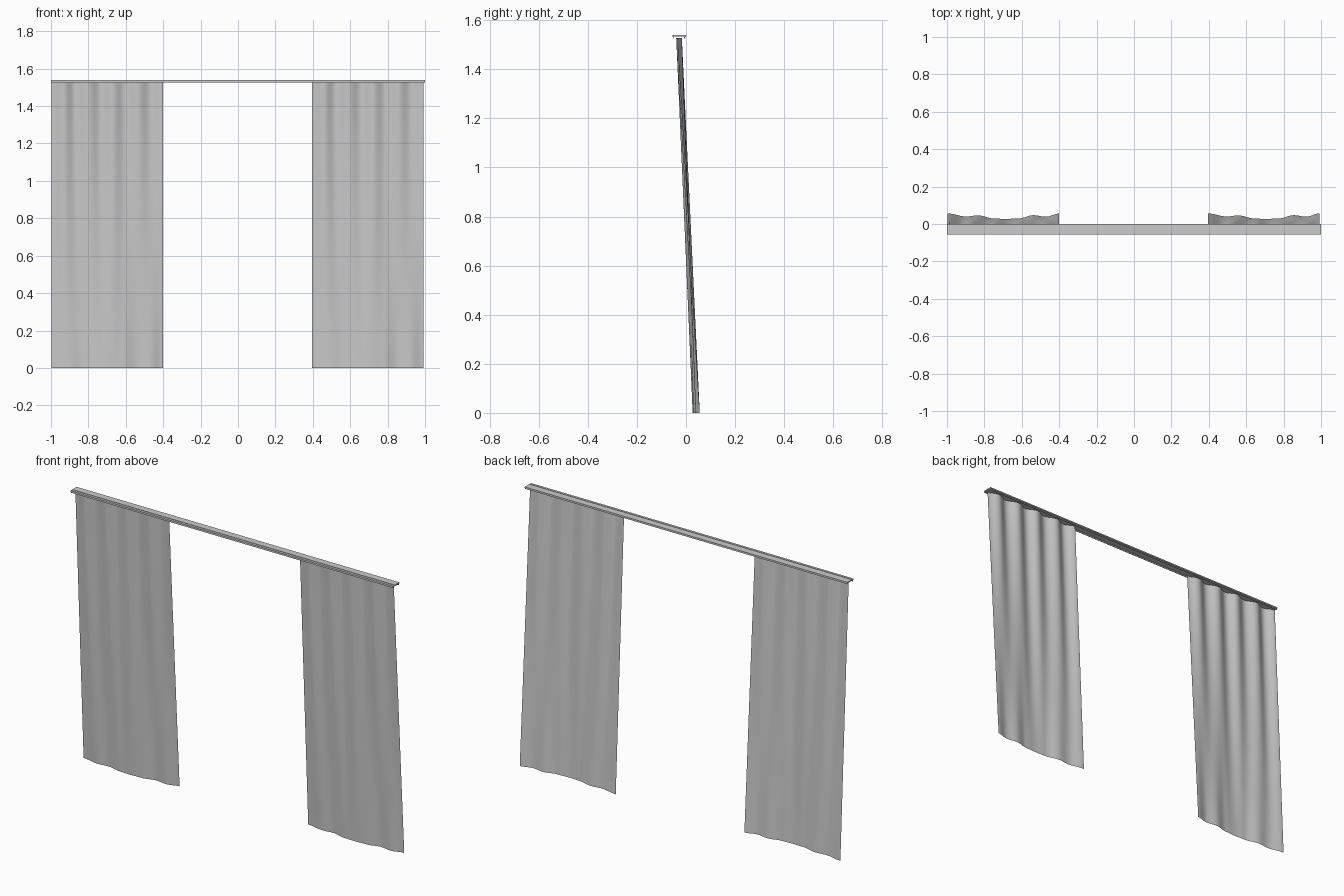
import bpy, bmesh, math

if "Cube" in bpy.data.objects:
    bpy.data.objects.remove(bpy.data.objects["Cube"])


def make_object(name, bm, smooth=False):
    bmesh.ops.recalc_face_normals(bm, faces=bm.faces)
    mesh = bpy.data.meshes.new(name)
    bm.to_mesh(mesh)
    bm.free()
    obj = bpy.data.objects.new(name, mesh)
    bpy.context.collection.objects.link(obj)
    for p in mesh.polygons:
        p.use_smooth = smooth
    return obj


def extrude_x(name, profile, x0, x1):
    bm = bmesh.new()
    face = bm.faces.new([bm.verts.new((x0, y, z)) for y, z in profile])
    out = bmesh.ops.extrude_face_region(bm, geom=[face])
    verts = [g for g in out["geom"] if isinstance(g, bmesh.types.BMVert)]
    bmesh.ops.translate(bm, verts=verts, vec=(x1 - x0, 0, 0))
    return make_object(name, bm)


def sample(points, u):
    # smooth interpolation through evenly meaningful fold crests
    for (u0, y0), (u1, y1) in zip(points, points[1:]):
        if u <= u1 + 1e-9:
            t = (1 - math.cos(math.pi * (u - u0) / (u1 - u0))) / 2
            return y0 + (y1 - y0) * t
    return points[-1][1]


# rail: wide downward channel with a shallow groove along the top
extrude_x("curtain_rail", [
    (-0.056, 1.539), (-0.043, 1.539), (-0.043, 1.537), (-0.039, 1.537),
    (-0.039, 1.539), (0.0, 1.539), (0.0, 1.532), (-0.005, 1.532),
    (-0.005, 1.526), (-0.008, 1.526), (-0.008, 1.533), (-0.048, 1.533),
    (-0.048, 1.526), (-0.051, 1.526), (-0.051, 1.532), (-0.056, 1.532)], -1, 1)

# curtain folds: deep waves at the rail, calmer at the hem (fraction of width, y)
TOP = [(0, -0.017), (0.11, -0.040), (0.21, -0.017), (0.33, -0.040), (0.44, -0.017),
       (0.55, -0.040), (0.66, -0.017), (0.78, -0.040), (0.89, -0.017), (1, -0.036)]
HEM = [(0, 0.056), (0.17, 0.040), (0.27, 0.046), (0.42, 0.029), (0.52, 0.027),
       (0.64, 0.030), (0.77, 0.047), (0.88, 0.039), (1, 0.056)]
NX, NZ, WIDTH, HEIGHT = 72, 24, 0.595, 1.528


def curtain(name, x_start):
    bm = bmesh.new()
    rows = []
    for j in range(NZ + 1):
        t = j / NZ
        rows.append([bm.verts.new((
            x_start + WIDTH * i / NX,
            sample(TOP, i / NX) * t + sample(HEM, i / NX) * (1 - t),
            HEIGHT * t)) for i in range(NX + 1)])
    for a, b in zip(rows, rows[1:]):
        for i in range(NX):
            bm.faces.new((a[i], a[i + 1], b[i + 1], b[i]))
    return make_object(name, bm, True)


# the two panels hang with the same folds
for name, x in (("left_curtain", -0.996), ("right_curtain", 0.396)):
    curtain(name, x)
